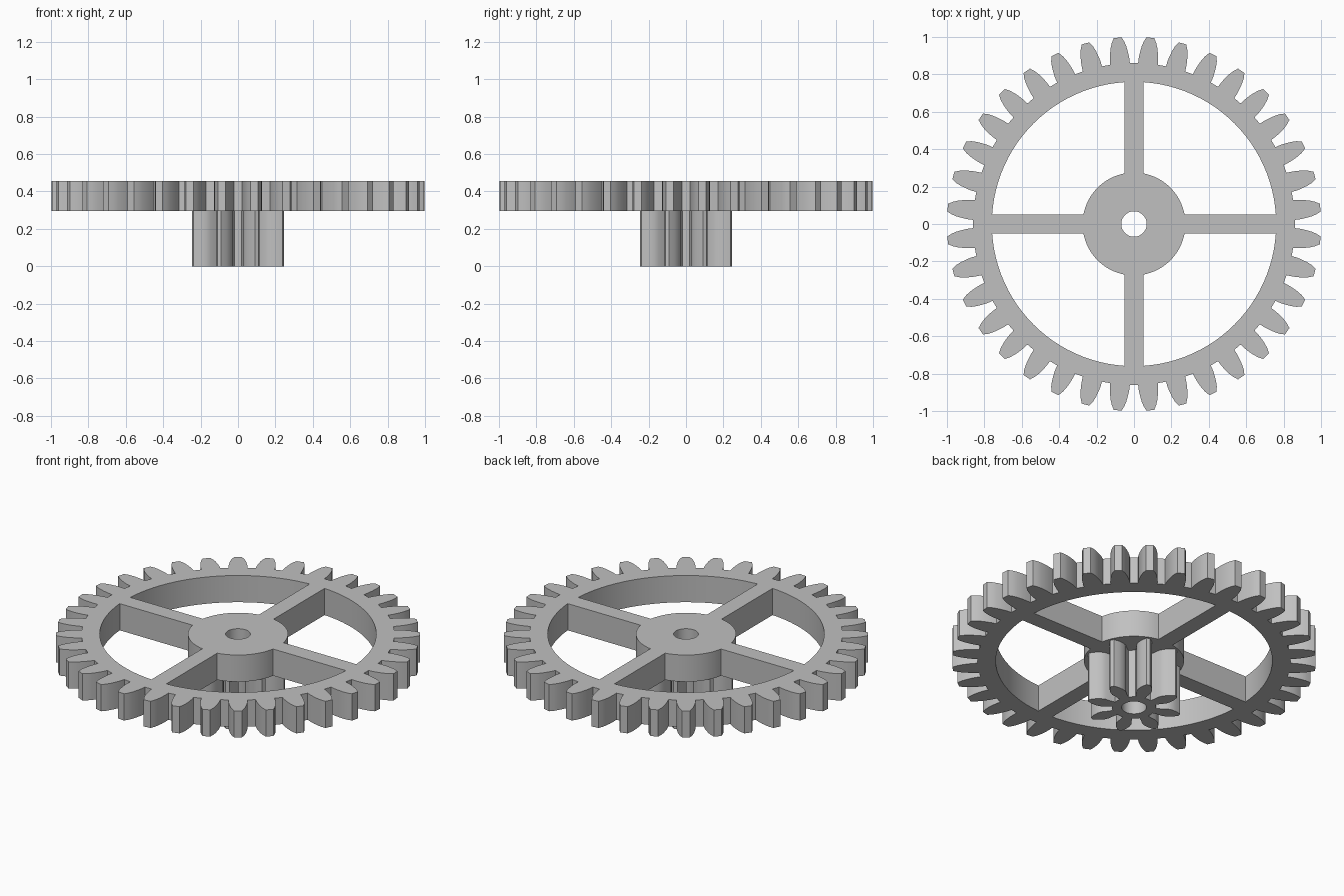
import bpy, bmesh
from math import sin, cos, asin, pi, radians

cube = bpy.data.objects.get("Cube")
if cube:
    bpy.data.objects.remove(cube)

grey = bpy.data.materials.new("plain_grey")
grey.use_nodes = True
colour = (0.53, 0.53, 0.53, 1)
grey.diffuse_color = colour
grey.node_tree.nodes["Principled BSDF"].inputs["Base Color"].default_value = colour

BORE, HUB, RIM, SPOKE = 0.068, 0.275, 0.76, 0.05
PLATE_BOTTOM, PLATE_TOP = 0.295, 0.457


def arc(r, a0, a1, steps):
    """Points along an arc, both ends included."""
    angles = [a0 + (a1 - a0) * i / steps for i in range(steps + 1)]
    return [(r * cos(a), r * sin(a)) for a in angles]


def gear_outline(teeth, flank):
    """Closed gear outline; flank lists (radius, half width) from root to tip."""
    pitch = 2 * pi / teeth
    root = flank[0][0]
    half_root = asin(flank[0][1] / root)
    points = []
    for i in range(teeth):
        mid = (i + 0.5) * pitch
        sides = [(r, -w) for r, w in flank] + [(r, w) for r, w in reversed(flank)]
        for r, w in sides:
            a = mid + asin(w / r)
            points.append((r * cos(a), r * sin(a)))
        # Rounded valley floor up to the next tooth
        points += arc(root, mid + half_root, mid + pitch - half_root, 3)[1:-1]
    return points


def window_outline(quarter):
    """Opening between two neighbouring spokes."""
    a, b = asin(SPOKE / RIM), asin(SPOKE / HUB)
    turn = quarter * pi / 2
    return (arc(RIM, turn + a, turn + pi / 2 - a, 24)
            + arc(HUB, turn + pi / 2 - b, turn + b, 16))


def plate(name, loops, z0, z1):
    """Solid plate bounded by the first loop, with the other loops as holes."""
    bm = bmesh.new()
    edges = []
    for loop in loops:
        verts = [bm.verts.new((x, y, z0)) for x, y in loop]
        edges += [bm.edges.new((v, verts[i - 1])) for i, v in enumerate(verts)]
    bmesh.ops.triangle_fill(bm, edges=edges, use_beauty=True, use_dissolve=False)
    extruded = bmesh.ops.extrude_face_region(bm, geom=bm.faces[:], use_keep_orig=True)
    top = [g for g in extruded["geom"] if isinstance(g, bmesh.types.BMVert)]
    bmesh.ops.translate(bm, verts=top, vec=(0, 0, z1 - z0))
    bmesh.ops.recalc_face_normals(bm, faces=bm.faces[:])
    mesh = bpy.data.meshes.new(name)
    bm.to_mesh(mesh)
    bm.free()
    mesh.materials.append(grey)
    obj = bpy.data.objects.new(name, mesh)
    bpy.context.collection.objects.link(obj)
    bpy.ops.object.select_all(action="DESELECT")
    obj.select_set(True)
    bpy.context.view_layer.objects.active = obj
    bpy.ops.object.shade_smooth_by_angle(angle=radians(30))
    return obj


bore = arc(BORE, 0, 2 * pi, 40)[:-1]

# Large toothed wheel with rim, four spokes and hub
wheel_flank = [(0.86, 0.053), (0.89, 0.052), (0.92, 0.048),
               (0.95, 0.042), (0.975, 0.034), (1.0, 0.021)]
plate("spoked_gear_wheel",
      [gear_outline(36, wheel_flank), bore] + [window_outline(q) for q in range(4)],
      PLATE_BOTTOM, PLATE_TOP)

# Small pinion under the hub
pinion_flank = [(0.12, 0.027), (0.15, 0.032), (0.18, 0.041),
                (0.207, 0.04), (0.235, 0.029), (0.262, 0.011)]
plate("pinion", [gear_outline(8, pinion_flank), bore], 0, PLATE_BOTTOM)
